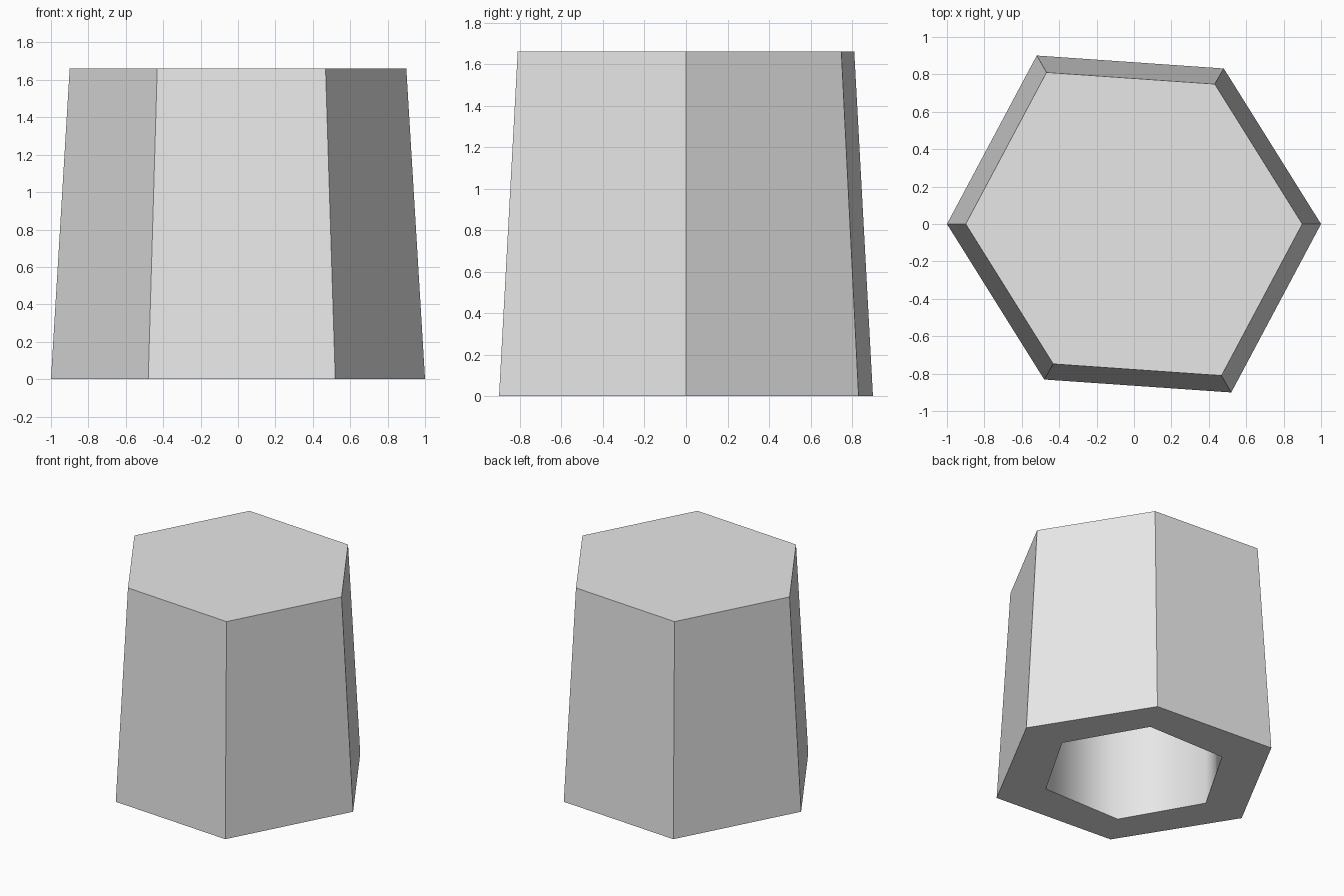
import bpy
import bmesh
from math import cos, sin, radians

HEIGHT = 1.66
TAPER = 0.9
BORE_RADIUS = 0.667
BORE_DEPTH = 1.33
CORNER_RADII = (1.0, 0.96, 1.04)

cube = bpy.data.objects.get("Cube")
if cube:
    bpy.data.objects.remove(cube, do_unlink=True)

# Plain grey material
grey = bpy.data.materials.new("light_grey")
grey.use_nodes = True
grey.diffuse_color = (0.8, 0.8, 0.8, 1)
grey.node_tree.nodes["Principled BSDF"].inputs["Base Color"].default_value = (0.8, 0.8, 0.8, 1)

bm = bmesh.new()


def hexagon(radii, z):
    """Ring of six vertices; the radii repeat on opposite corners."""
    ring = []
    for i in range(6):
        a, r = radians(60 * i), radii[i % len(radii)]
        ring.append(bm.verts.new((r * cos(a), r * sin(a), z)))
    return ring


def bridge(lower, upper, smooth=False):
    for i in range(6):
        j = (i + 1) % 6
        face = bm.faces.new((lower[i], lower[j], upper[j], upper[i]))
        face.smooth = smooth


# Tapered outer body with closed top
base = hexagon(CORNER_RADII, 0)
top = hexagon([r * TAPER for r in CORNER_RADII], HEIGHT)
bridge(base, top)
bm.faces.new(top)

# Bottom rim and smooth blind bore
rim = hexagon([BORE_RADIUS], 0)
bore_end = hexagon([BORE_RADIUS], BORE_DEPTH)
bridge(rim, base)
bridge(bore_end, rim, smooth=True)
bm.faces.new(reversed(bore_end))

bmesh.ops.recalc_face_normals(bm, faces=bm.faces)
mesh = bpy.data.meshes.new("hollow_hexagonal_body")
bm.to_mesh(mesh)
bm.free()
mesh.materials.append(grey)
body = bpy.data.objects.new("hollow_hexagonal_body", mesh)
bpy.context.collection.objects.link(body)
